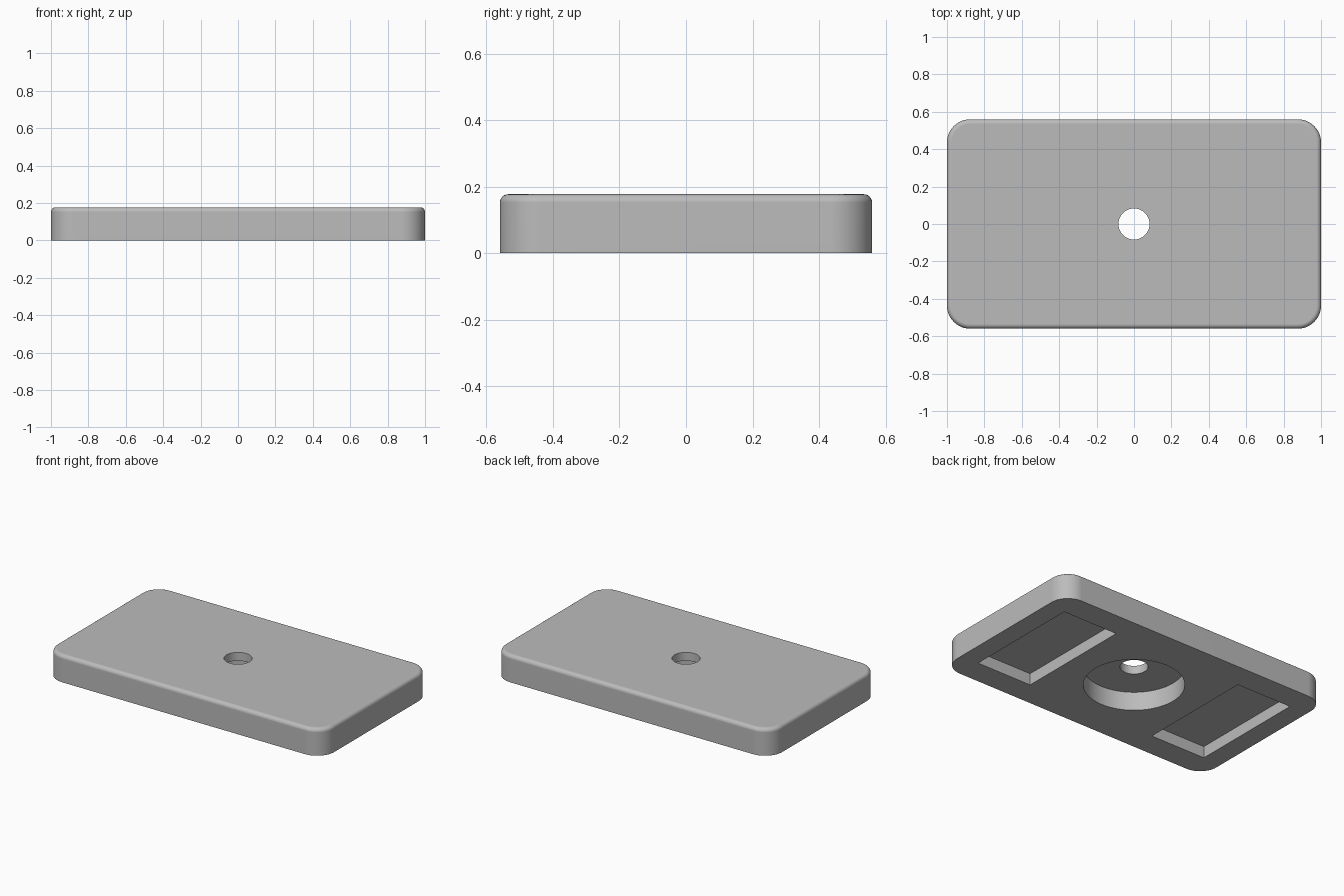
import bpy
import bmesh
import math

LENGTH, WIDTH, HEIGHT = 2.0, 1.12, 0.177
CORNER_RADIUS, TOP_ROUND = 0.125, 0.025

default = bpy.data.objects.get("Cube")
if default:
    bpy.data.objects.remove(default, do_unlink=True)

grey = bpy.data.materials.new("plain grey")
grey.use_nodes = True
colour = (0.5, 0.5, 0.5, 1.0)
grey.diffuse_color = colour
grey.node_tree.nodes["Principled BSDF"].inputs["Base Color"].default_value = colour


def make_object(name, bm):
    mesh = bpy.data.meshes.new(name)
    bmesh.ops.recalc_face_normals(bm, faces=bm.faces)
    bm.to_mesh(mesh)
    bm.free()
    obj = bpy.data.objects.new(name, mesh)
    bpy.context.collection.objects.link(obj)
    mesh.materials.append(grey)
    return obj


def box(size, centre):
    bm = bmesh.new()
    bmesh.ops.create_cube(bm, size=1)
    bmesh.ops.scale(bm, vec=size, verts=bm.verts)
    bmesh.ops.translate(bm, vec=centre, verts=bm.verts)
    return bm


def cylinder(radius, bottom, top):
    bm = bmesh.new()
    bmesh.ops.create_cone(bm, cap_ends=True, segments=64, radius1=radius,
                          radius2=radius, depth=top - bottom)
    bmesh.ops.translate(bm, vec=(0, 0, (top + bottom) / 2), verts=bm.verts)
    return bm


def cut(target, name, bm):
    cutter = make_object(name, bm)
    cutter.hide_render = True
    mod = target.modifiers.new(name, "BOOLEAN")
    mod.operation = "DIFFERENCE"
    mod.solver = "EXACT"
    mod.object = cutter
    bpy.context.view_layer.objects.active = target
    bpy.ops.object.modifier_apply(modifier=mod.name)
    bpy.data.objects.remove(cutter, do_unlink=True)


# Plate: rounded upright corners, then a small round along the top rim
bm = box((LENGTH, WIDTH, HEIGHT), (0, 0, HEIGHT / 2))
upright = [e for e in bm.edges
           if abs(e.verts[0].co.z - e.verts[1].co.z) > HEIGHT / 2]
bmesh.ops.bevel(bm, geom=upright, offset=CORNER_RADIUS, offset_type="OFFSET",
                segments=12, profile=0.5, affect="EDGES")
rim = [e for e in bm.edges if all(v.co.z > HEIGHT - 0.001 for v in e.verts)]
bmesh.ops.bevel(bm, geom=rim, offset=TOP_ROUND, offset_type="OFFSET",
                segments=6, profile=0.5, affect="EDGES")
plate = make_object("plate", bm)

# Underside pockets, round recess and the through hole
for side in (-1, 1):
    cut(plate, "pocket_cutter", box((0.4, 0.79, 0.152), (side * 0.67, 0, 0)))
cut(plate, "recess_cutter", cylinder(0.3, -0.1, 0.122))
cut(plate, "hole_cutter", cylinder(0.083, -0.1, HEIGHT + 0.1))

# Smooth curved walls with crisp cut edges and level flats
bpy.ops.object.select_all(action="DESELECT")
plate.select_set(True)
bpy.context.view_layer.objects.active = plate
bpy.ops.object.shade_smooth_by_angle(angle=math.radians(30))
weighted = plate.modifiers.new("flat_normals", "WEIGHTED_NORMAL")
weighted.keep_sharp = True
